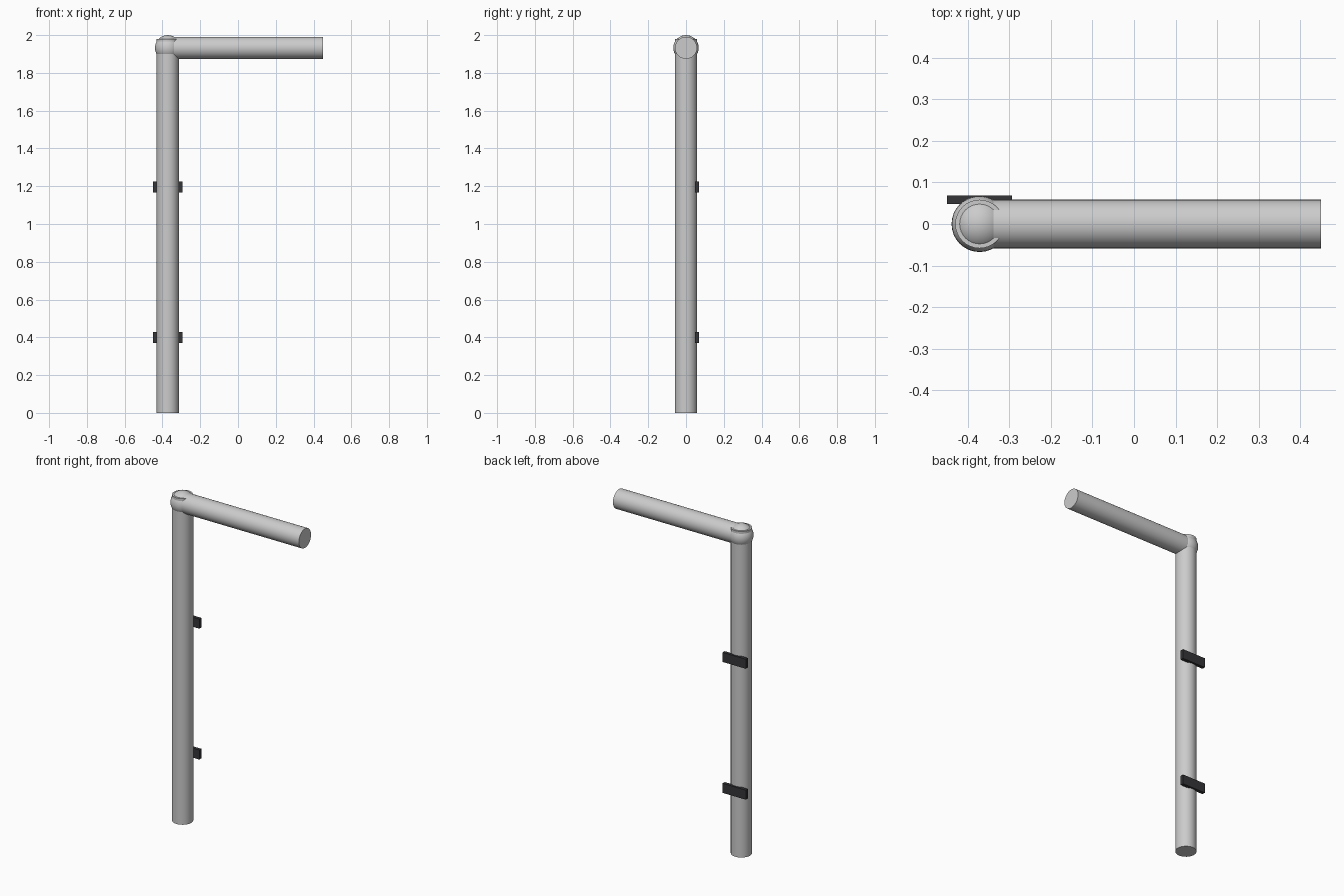
import bpy
from math import pi, radians

if "Cube" in bpy.data.objects:
    bpy.data.objects.remove(bpy.data.objects["Cube"])

R, X, Z = 0.0585, -0.372, 1.9325   # pipe radius, post x, elbow height

dark = bpy.data.materials.new("dark_metal")
dark.diffuse_color = (0.035, 0.035, 0.04, 1)
dark.use_nodes = True
dark.node_tree.nodes["Principled BSDF"].inputs["Base Color"].default_value = dark.diffuse_color


def pipe(name, length, loc, rot=(0, 0, 0)):
    bpy.ops.mesh.primitive_cylinder_add(vertices=32, radius=R, depth=length,
                                        location=loc, rotation=rot)
    bpy.context.object.name = name
    bpy.ops.object.shade_smooth_by_angle(angle=radians(40))


# Upright post and horizontal arm
pipe("upright_pipe", 1.98, (X, 0, 0.99))
pipe("horizontal_pipe", 0.45 - X, ((0.45 + X) / 2, 0, Z), (0, pi / 2, 0))

# Ball joint at the corner
bpy.ops.mesh.primitive_uv_sphere_add(segments=32, ring_count=16, radius=2 - Z,
                                     location=(X, 0, Z))
bpy.context.object.name = "elbow_joint"
bpy.ops.object.shade_smooth_by_angle(angle=radians(40))

# Flat wall brackets behind the post
for name, z in (("lower_bracket", 0.4), ("upper_bracket", 1.195)):
    bpy.ops.mesh.primitive_cube_add(size=1, location=(X, 0.0585, z))
    ob = bpy.context.object
    ob.name = name
    ob.scale = (0.156, 0.02, 0.058)
    ob.data.materials.append(dark)
